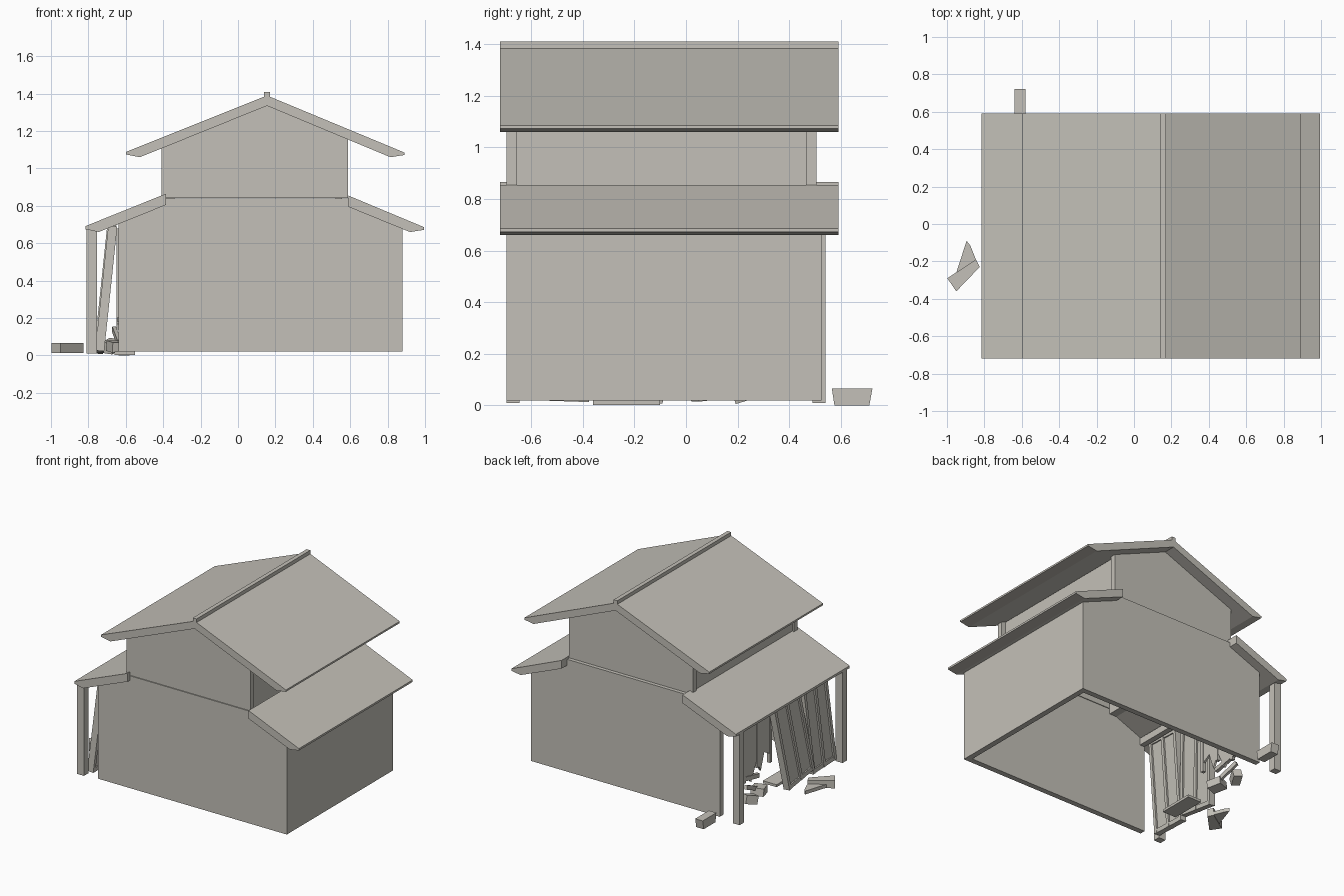
import bpy
from math import radians, atan2
from mathutils import Vector, Euler

cube = bpy.data.objects.get("Cube")
if cube:
    bpy.data.objects.remove(cube, do_unlink=True)

plaster = bpy.data.materials.new("warm_grey")
plaster.use_nodes = True
colour = (0.55, 0.53, 0.48, 1)
plaster.diffuse_color = colour
bsdf = plaster.node_tree.nodes["Principled BSDF"]
bsdf.inputs["Base Color"].default_value = colour
bsdf.inputs["Roughness"].default_value = 0.9


def make(name, verts, faces):
    mesh = bpy.data.meshes.new(name)
    mesh.from_pydata(verts, [], faces)
    mesh.materials.append(plaster)
    obj = bpy.data.objects.new(name, mesh)
    bpy.context.collection.objects.link(obj)
    return obj


def prism(name, outline, lift):
    """Extrude a closed outline of points by the lift vector."""
    n = len(outline)
    base = [Vector(p) for p in outline]
    verts = base + [p + Vector(lift) for p in base]
    faces = [list(range(n))[::-1], list(range(n, 2 * n))]
    faces += [[i, (i + 1) % n, n + (i + 1) % n, n + i] for i in range(n)]
    obj = make(name, verts, faces)
    # Make the faces point outwards whichever way the outline runs
    normal = sum((base[i].cross(base[(i + 1) % n]) for i in range(n)), Vector())
    if normal.dot(Vector(lift)) < 0:
        obj.data.flip_normals()
    return obj


def slab(name, profile, y0, y1):
    """Extrude an x-z profile along y."""
    return prism(name, [(x, y0, z) for x, z in profile], (0, y1 - y0, 0))


def box(name, x, y, z, turn=(0, 0, 0)):
    """Box from (min, max) ranges, turned about its own centre in degrees."""
    mid = Vector(((x[0] + x[1]) / 2, (y[0] + y[1]) / 2, (z[0] + z[1]) / 2))
    obj = prism(name, [(a - mid.x, b - mid.y, z[0] - mid.z) for a, b in
                       ((x[0], y[0]), (x[1], y[0]), (x[1], y[1]), (x[0], y[1]))],
                (0, 0, z[1] - z[0]))
    obj.location = mid
    obj.rotation_euler = [radians(t) for t in turn]
    return obj


# Roofs
ROOF = (-0.72, 0.59)
slab("upper_roof", [(-0.60, 1.088), (-0.60, 1.075), (-0.525, 1.06), (0.155, 1.335),
                    (0.815, 1.06), (0.89, 1.072), (0.89, 1.085), (0.155, 1.39)], *ROOF)
box("ridge_cap", (0.14, 0.17), ROOF, (1.37, 1.41))
slab("left_lower_roof", [(-0.385, 0.865), (-0.815, 0.692), (-0.815, 0.675),
                         (-0.745, 0.66), (-0.385, 0.805)], *ROOF)
slab("right_lower_roof", [(0.59, 0.855), (0.59, 0.795), (0.92, 0.66),
                          (0.995, 0.672), (0.995, 0.686)], *ROOF)

# Lower gable walls and upper gables
lower = [(-0.64, 0.02), (0.88, 0.02), (0.88, 0.685), (0.59, 0.805),
         (0.59, 0.838), (-0.39, 0.838), (-0.39, 0.81), (-0.64, 0.71)]
gable = [(-0.41, 0.80), (-0.39, 0.842), (0.588, 0.842), (0.588, 1.165), (0.155, 1.34),
         (-0.41, 1.112)]
for side, y_low, y_up in (("front", (-0.695, -0.655), (-0.695, -0.655)),
                          ("back", (0.485, 0.525), (0.465, 0.505))):
    slab(side + "_lower_wall", lower, *y_low)
    slab(side + "_gable", gable, *y_up)

# Right side walls
INNER = (-0.655, 0.465)
box("right_lower_wall", (0.84, 0.88), (-0.655, 0.485), (0.02, 0.685))
box("right_upper_wall", (0.52, 0.555), INNER, (0.79, 1.165))

# Left upper wall with a barred window
LEFT = (-0.40, -0.34)
WIN = (-0.45, 0.30)
box("left_upper_sill_wall", LEFT, INNER, (0.80, 0.92))
box("left_upper_head", LEFT, INNER, (1.06, 1.12))
box("window_front_jamb", LEFT, (INNER[0], WIN[0]), (0.92, 1.06))
box("window_back_jamb", LEFT, (WIN[1], INNER[1]), (0.92, 1.06))
box("window_backing", (-0.35, -0.335), WIN, (0.90, 1.08))
for i in range(1, 9):
    y = WIN[0] + (WIN[1] - WIN[0]) * i / 9
    box("window_bar", (-0.395, -0.375), (y - 0.01, y + 0.01), (0.91, 1.07))

# Porch posts and beam
for y in (-0.67, 0.515):
    box("porch_post", (-0.81, -0.755), (y - 0.025, y + 0.025), (0.01, 0.69))
box("doorway_beam", (-0.64, -0.60), (-0.655, 0.485), (0.66, 0.71))


def door(name, width, height, place, turn, ribs):
    """Board with frame ribs on both faces; place is its bottom centre."""
    spin = Euler([radians(t) for t in turn])
    half = width / 2

    def part(label, x, y, z):
        obj = box(name + label, x, y, z)
        obj.location = Vector(place) + spin.to_matrix() @ obj.location
        obj.rotation_euler = spin

    part("_board", (-0.012, 0.012), (-half, half), (0, height))
    for i in range(ribs):
        y = -half + 0.012 + (width - 0.024) * i / (ribs - 1)
        part("_stile", (-0.024, 0.024), (y - 0.012, y + 0.012), (0, height))
    for z in (0, height - 0.03):
        part("_rail", (-0.022, 0.022), (-half, half), (z, z + 0.03))


# Doors fallen outwards at the foot, and one broken one still hanging
lean = 6
door("leaning_door", 0.30, 0.66, (-0.745, -0.24, 0.03), (-8, lean, 0), 3)
door("upright_door", 0.27, 0.67, (-0.74, -0.51, 0.02), (-2, lean, 0), 3)
prism("broken_door", [(-0.645, 0.26, 0.68), (-0.645, -0.06, 0.68), (-0.645, -0.05, 0.26),
                      (-0.645, 0.02, 0.30), (-0.645, 0.06, 0.18), (-0.645, 0.11, 0.27),
                      (-0.645, 0.17, 0.14), (-0.645, 0.25, 0.22)], (0.015, 0, 0))
for y, z in ((0.25, 0.16), (0.10, 0.22), (-0.05, 0.20)):
    box("broken_door_stile", (-0.65, -0.625), (y - 0.012, y + 0.012), (z, 0.68))
box("broken_door_rail", (-0.65, -0.625), (0.08, 0.28), (0.16, 0.19), (12, 0, 0))

# Loose debris in the doorway
box("doorway_rubble", (-0.69, -0.60), (0.03, 0.13), (0.02, 0.075), (6, 0, 20))
box("doorway_chunk", (-0.71, -0.65), (0.19, 0.28), (0.02, 0.08), (15, 8, -25))
box("broken_plank", (-0.66, -0.64), (0.10, 0.27), (0.09, 0.12), (25, 0, 10))
box("flat_plank", (-0.66, -0.55), (-0.36, -0.10), (0.002, 0.02))

# Foot stone behind the house, narrower at its base
prism("foot_stone", [(-0.64, 0.575, 0), (-0.64, 0.71, 0), (-0.64, 0.722, 0.065),
                     (-0.64, 0.565, 0.065)], (0.06, 0, 0))

# Broken pieces lying outside
prism("outer_block", [(-0.998, -0.29, 0.012), (-0.95, -0.36, 0.012),
                      (-0.825, -0.23, 0.012), (-0.845, -0.19, 0.012)], (0, 0, 0.055))
prism("outer_wedge", [(-0.95, -0.26, 0.015), (-0.845, -0.19, 0.015),
                      (-0.875, -0.115, 0.015), (-0.895, -0.09, 0.015)], (0, 0, 0.025))
